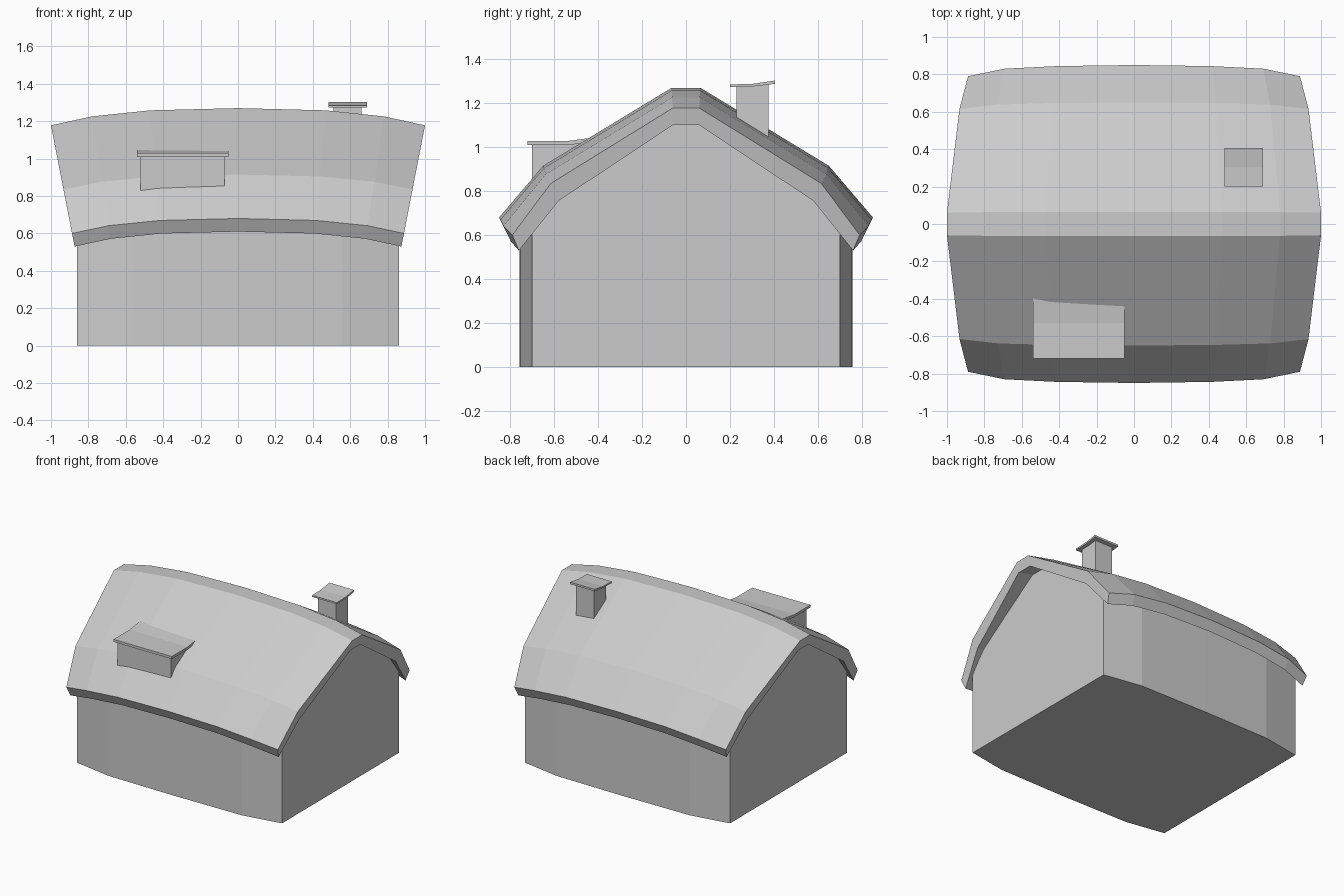
import bpy

if "Cube" in bpy.data.objects:
    bpy.data.objects.remove(bpy.data.objects["Cube"])


def loft(name, rings):
    """Closed solid through rings of equal point count."""
    n = len(rings[0])
    verts = [p for r in rings for p in r]
    faces = [tuple(range(n)), tuple(reversed(range(len(verts) - n, len(verts))))]
    for k in range(len(rings) - 1):
        for i in range(n):
            j = (i + 1) % n
            faces.append((k * n + i, (k + 1) * n + i, (k + 1) * n + j, k * n + j))
    mesh = bpy.data.meshes.new(name)
    mesh.from_pydata(verts, [], faces)
    obj = bpy.data.objects.new(name, mesh)
    bpy.context.collection.objects.link(obj)
    bpy.context.view_layer.objects.active = obj
    bpy.ops.object.mode_set(mode='EDIT')
    bpy.ops.mesh.select_all(action='SELECT')
    bpy.ops.mesh.normals_make_consistent(inside=False)
    bpy.ops.object.mode_set(mode='OBJECT')
    return obj


def mirrored(half):
    return half + [(-y, z) for y, z in reversed(half)]


def prism(name, x0, x1, profile):
    return loft(name, [[(x, y, z) for y, z in profile] for x in (x0, x1)])


# Half profiles (y, z): at the middle of the roof and at its ends
outer_mid = [(0.85, 0.68), (0.65, 0.915), (0.065, 1.27)]
outer_end = [(0.79, 0.60), (0.615, 0.835), (0.06, 1.178)]
inner_mid = [(0.815, 0.61), (0.61, 0.835), (0.06, 1.195)]
inner_end = [(0.76, 0.53), (0.58, 0.755), (0.06, 1.10)]


def blend(a, b, fy, fz):
    return [(p[0] + (q[0] - p[0]) * fy, p[1] + (q[1] - p[1]) * fz) for p, q in zip(a, b)]


# Roof: thick bowed shell, its gable ends leaning outward
rings = []
for t, fy, fz in [(-1, 1, 1), (-.78, .33, .48), (-.47, .1, .13), (0, 0, 0),
                  (.47, .1, .13), (.78, .33, .48), (1, 1, 1)]:
    out = mirrored(blend(outer_mid, outer_end, fy, fz))
    inn = mirrored(blend(inner_mid, inner_end, fy, fz))
    ends = [1 - (1.178 - z) * 0.195
            for y, z in mirrored(outer_end) + mirrored(inner_end)[::-1]]
    rings.append([(t * e, y, z) for e, (y, z) in zip(ends, out + inn[::-1])])
loft("roof", rings)

# Walls: bulging long sides, tops tucked just into the roof
rings = []
for x, w, fy, fz in [(-.86, .70, .65, .74), (-.56, .752, .16, .22), (0, .758, 0, 0),
                     (.56, .752, .16, .22), (.86, .70, .65, .74)]:
    eave, knee, ridge = blend(inner_mid, inner_end, fy, fz)
    s = (w - knee[0]) / (eave[0] - knee[0])
    half = [(w, 0), (w, knee[1] + (eave[1] - knee[1]) * s + .015),
            (knee[0], knee[1] + .015), (ridge[0], ridge[1] + .015)]
    rings.append([(x, y, z) for y, z in mirrored(half)])
loft("walls", rings)

# Chimney
prism("chimney", .51, .66, [(.23, 1.08), (.375, 1.0), (.375, 1.285), (.23, 1.275)])
prism("chimney_cap", .483, .69, [(.2, 1.273), (.305, 1.276), (.405, 1.288),
                                 (.405, 1.303), (.305, 1.288), (.2, 1.285)])

# Dormer on the front slope
prism("dormer", -.52, -.073, [(-.70, .82), (-.70, 1.015), (-.43, 1.02), (-.43, .97)])
prism("dormer_roof", -.54, -.052, [(-.72, 1.01), (-.53, 1.01), (-.38, 1.03),
                                   (-.38, 1.049), (-.53, 1.029), (-.72, 1.029)])
